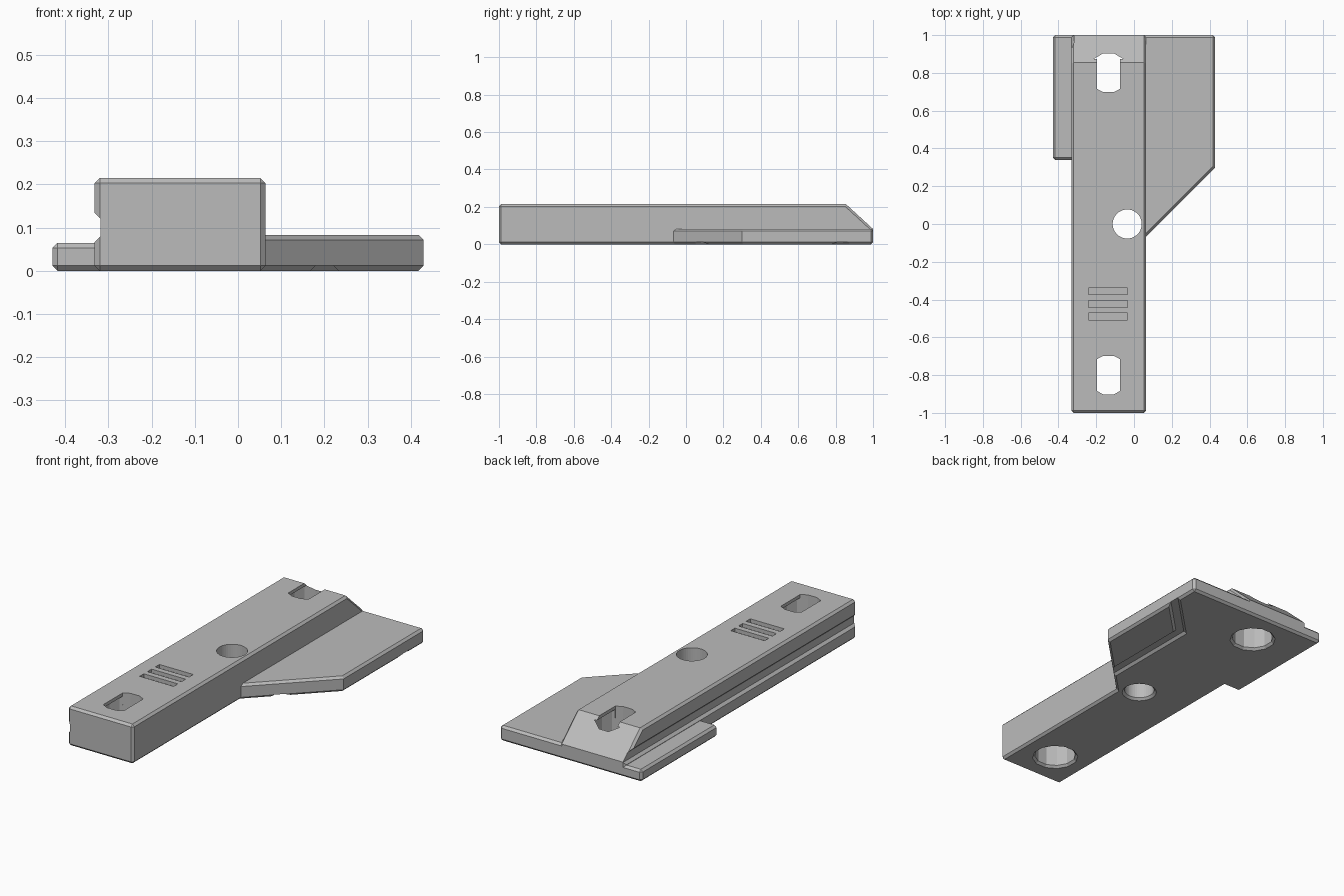
import bpy, bmesh
from math import sin, cos, pi, radians, sqrt

cube = bpy.data.objects.get("Cube")
if cube:
    bpy.data.objects.remove(cube, do_unlink=True)

CHAMFER = 0.012
TOP = 0.215

grey = bpy.data.materials.new("plain_grey")
grey.use_nodes = True
COLOUR = (0.5, 0.5, 0.5, 1)
grey.diffuse_color = COLOUR
grey.node_tree.nodes["Principled BSDF"].inputs["Base Color"].default_value = COLOUR


def loft(name, rings, chamfer=0):
    """Closed solid through matching rings; optional chamfer on sharp edges."""
    bm = bmesh.new()
    loops = [[bm.verts.new(p) for p in ring] for ring in rings]
    n = len(loops[0])
    for a, b in zip(loops, loops[1:]):
        for i in range(n):
            j = (i + 1) % n
            bm.faces.new((a[i], a[j], b[j], b[i]))
    bm.faces.new(loops[0])
    bm.faces.new(loops[-1])
    bmesh.ops.recalc_face_normals(bm, faces=bm.faces)
    if chamfer:
        sharp = [e for e in bm.edges if e.calc_face_angle() > radians(60)]
        bmesh.ops.bevel(bm, geom=sharp, offset=chamfer, segments=1,
                        profile=0.5, affect='EDGES')
    mesh = bpy.data.meshes.new(name)
    bm.to_mesh(mesh)
    bm.free()
    mesh.materials.append(grey)
    obj = bpy.data.objects.new(name, mesh)
    bpy.context.collection.objects.link(obj)
    return obj


def flat(points, z):
    return [(x, y, z) for x, y in points]


def prism(name, points, z0, z1, chamfer=0):
    return loft(name, [flat(points, z0), flat(points, z1)], chamfer)


def rect(x0, x1, y0, y1):
    return [(x0, y0), (x1, y0), (x1, y1), (x0, y1)]


def circle(cx, cy, r, n):
    return [(cx + r * cos(2 * pi * (i + 0.5) / n),
             cy + r * sin(2 * pi * (i + 0.5) / n)) for i in range(n)]


def combine(target, tool, operation):
    mod = target.modifiers.new(tool.name, 'BOOLEAN')
    mod.operation = operation
    mod.solver = 'EXACT'
    mod.object = tool
    bpy.context.view_layer.objects.active = target
    bpy.ops.object.modifier_apply(modifier=mod.name)
    bpy.data.objects.remove(tool, do_unlink=True)


def bored_hole(name, cx, cy, r, n, top):
    """Round cutter with a flared mouth on the underside."""
    flare = [(r + 0.024, -0.012), (r, CHAMFER), (r, top)]
    return loft(name, [flat(circle(cx, cy, rr, n), z) for rr, z in flare])


# Main bar with a sloped back end
side = [(-1, 0), (1, 0), (1, 0.082), (0.855, TOP), (-1, TOP)]
body = loft("bracket_body", [[(x, y, z) for y, z in side] for x in (-0.332, 0.064)], CHAMFER)

# Long groove in the right side of the bar
groove = [(-0.348, 0.052), (-0.318, 0.08), (-0.318, 0.12), (-0.348, 0.15)]
combine(body, loft("side_groove", [[(x, y, z) for x, z in groove] for y in (-1.1, 1.1)]),
        'DIFFERENCE')

# Wide plate with a diagonal edge, and narrow ledge on the other side
plate = [(0.43, 0.3), (0.43, 1), (-0.3, 1), (-0.3, -0.1), (-0.1, -0.23)]
combine(body, prism("wide_plate", plate, 0, 0.083, CHAMFER), 'UNION')
combine(body, prism("narrow_ledge", rect(-0.43, -0.1, 0.34, 1), 0, 0.065, CHAMFER), 'UNION')

# Screw bores from below, opening into flat-sided slots on top
SLOT_X = -0.135
for y in (-0.8, 0.8):
    combine(body, bored_hole("screw_bore", SLOT_X, y, 0.107, 12, 0.197), 'DIFFERENCE')
    slot = [(-0.062, -0.084), (-0.027, -0.102), (0.027, -0.102), (0.062, -0.084)]
    slot += [(-a, -b) for a, b in slot]
    outline = [(SLOT_X + a, y + b) for a, b in slot]
    combine(body, prism("screw_slot", outline, 0.15, 0.3), 'DIFFERENCE')

# Round through hole in the middle
combine(body, bored_hole("centre_hole", -0.036, 0, 0.077, 40, 0.3), 'DIFFERENCE')

# Three short grooves on top
for i in range(3):
    y = -0.49 + i * 0.067
    combine(body, prism("top_groove", rect(-0.24, -0.034, y - 0.018, y + 0.018),
                        TOP - 0.02, 0.3), 'DIFFERENCE')


# Bent channel under the wide plate
def channel(w, z):
    k, d = w * (sqrt(2) - 1), w * sqrt(2)
    return flat([(0.2 - w, -0.1), (0.2 + w, -0.1), (0.2 + w, 0.61 - k),
                 (0.5, 0.91 - d), (0.5, 0.91 + d), (0.2 - w, 0.61 + k)], z)


combine(body, loft("under_channel", [channel(0.046, -0.013), channel(0.02, 0.013)]),
        'DIFFERENCE')

body.data.materials.clear()
body.data.materials.append(grey)
for face in body.data.polygons:
    face.material_index = 0
    face.use_smooth = False
